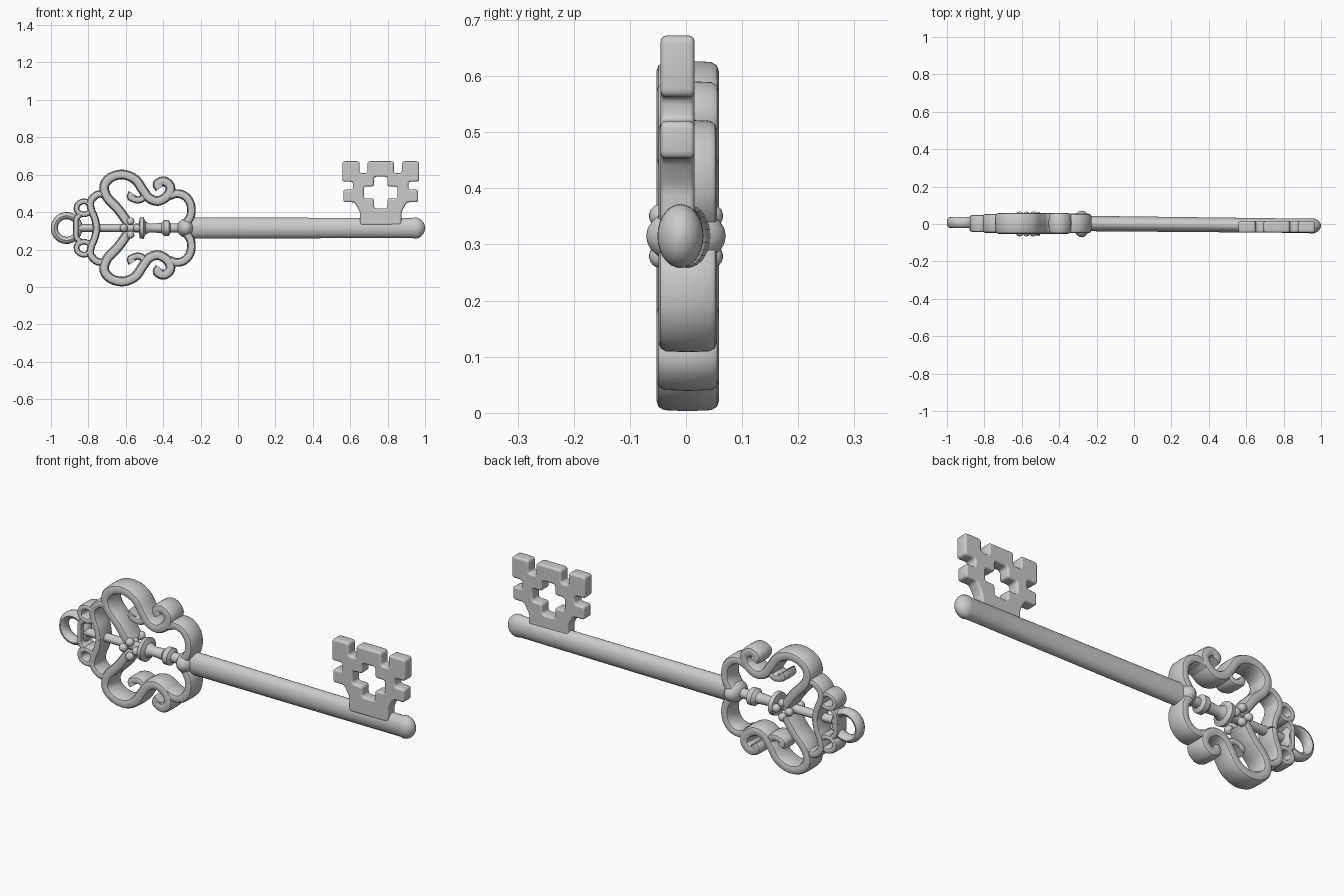
import bpy, bmesh, math
from mathutils import Vector

if "Cube" in bpy.data.objects:
    bpy.data.objects.remove(bpy.data.objects["Cube"])

AXIS = 0.315  # height of the key's long axis

metal = bpy.data.materials.new("grey metal")
metal.use_nodes = True
metal.diffuse_color = (0.6, 0.6, 0.6, 1)
metal.node_tree.nodes["Principled BSDF"].inputs["Base Color"].default_value = (0.6, 0.6, 0.6, 1)


def finish(ob, angle=40):
    ob.data.materials.clear()
    ob.data.materials.append(metal)
    bpy.ops.object.select_all(action='DESELECT')
    ob.select_set(True)
    bpy.context.view_layer.objects.active = ob
    bpy.ops.object.shade_smooth_by_angle(angle=math.radians(angle))
    return ob


def add_mesh(name, bm):
    bmesh.ops.recalc_face_normals(bm, faces=bm.faces)
    me = bpy.data.meshes.new(name)
    bm.to_mesh(me)
    bm.free()
    ob = bpy.data.objects.new(name, me)
    bpy.context.collection.objects.link(ob)
    return finish(ob)


def skin(bm, rings, closed=False):
    """Bridge rings of points into a tube, capped unless closed."""
    loops = [[bm.verts.new(p) for p in ring] for ring in rings]
    n = len(loops[0])
    for a, b in zip(loops, loops[1:] + (loops[:1] if closed else [])):
        for k in range(n):
            bm.faces.new((a[k], a[(k + 1) % n], b[(k + 1) % n], b[k]))
    if not closed:
        bm.faces.new(loops[0])
        bm.faces.new(loops[-1])


def smooth_path(pts, steps=6):
    """Catmull-Rom samples through the points."""
    p = [Vector(q) for q in pts]
    p = [p[0] * 2 - p[1]] + p + [p[-1] * 2 - p[-2]]
    out = []
    for a, b, c, d in zip(p, p[1:], p[2:], p[3:]):
        for s in range(steps):
            t = s / steps
            out.append(0.5 * (2 * b + (c - a) * t + (2 * a - 5 * b + 4 * c - d) * t * t
                              + (3 * b - a - 3 * c + d) * t ** 3))
    return out + [p[-2]]


# Half cross-section of a scroll: softly ridged sides, rounded front and back
QUARTER = [(1, 0), (0.93, 0.75), (0.7, 0.93), (0.25, 1)]
SECTION = (QUARTER + [(-u, v) for u, v in QUARTER[::-1]]
           + [(-u, -v) for u, v in QUARTER[1:]] + [(u, -v) for u, v in QUARTER[:0:-1]])


def scroll(name, pts, width=0.024, depth=0.054, bulb=0.0):
    """Sweep the section along a path given as x and height above the axis; mirror it below."""
    path = smooth_path(pts)
    for side, sign in (("upper", 1), ("lower", -1)):
        rings = []
        for i, p in enumerate(path):
            d = (path[min(i + 1, len(path) - 1)] - path[max(i - 1, 0)]).normalized()
            n = Vector((-d.y, d.x))
            t = i / (len(path) - 1)
            w = width * (1 + bulb * max(0, t - 0.85) / 0.15)
            rings.append([(p.x + n.x * u * w, v * depth + 0.003, AXIS + sign * (p.y + n.y * u * w))
                          for u, v in SECTION])
        bm = bmesh.new()
        skin(bm, rings)
        add_mesh(f"{side}_{name}", bm)


def lathe(name, profile, ry=1.0, rz=1.0, y=0.0, sides=28):
    """Turn a profile of x and radius about the key's axis."""
    bm = bmesh.new()
    skin(bm, [[(x, y + r * ry * math.cos(math.tau * k / sides), AXIS + r * rz * math.sin(math.tau * k / sides))
               for k in range(sides)] for x, r in profile])
    return add_mesh(name, bm)


def ball(name, loc, size):
    bpy.ops.mesh.primitive_uv_sphere_add(segments=20, ring_count=12, location=loc)
    ob = bpy.context.object
    ob.name = name
    ob.scale = size
    return finish(ob, 60)


# Shaft with a domed tip
tip = [(0.945 + 0.055 * math.sin(a), max(0.057 * math.cos(a), 0.003))
       for a in (math.pi / 2 * k / 7 for k in range(8))]
shaft = lathe("shaft", [(-0.27, 0.057), (0.35, 0.055), (0.93, 0.053)] + tip, ry=0.72)
shaft.rotation_euler.z = math.radians(-0.6)

# Bow scrolls
scroll("heart_scroll", [(-0.59, 0.03), (-0.64, 0.10), (-0.70, 0.165), (-0.715, 0.225), (-0.68, 0.27),
                        (-0.615, 0.286), (-0.55, 0.26), (-0.51, 0.205), (-0.475, 0.16), (-0.425, 0.145),
                        (-0.375, 0.175), (-0.362, 0.22), (-0.395, 0.25), (-0.43, 0.235), (-0.418, 0.212)],
       width=0.026, depth=0.056)
scroll("inner_curl", [(-0.51, 0.20), (-0.505, 0.165), (-0.535, 0.15), (-0.575, 0.165), (-0.565, 0.185)],
       width=0.019, depth=0.05, bulb=0.3)
scroll("collar_scroll", [(-0.28, 0.02), (-0.252, 0.07), (-0.254, 0.13), (-0.285, 0.172), (-0.33, 0.184),
                         (-0.37, 0.17)], width=0.023, depth=0.052)
scroll("shoulder_scroll", [(-0.70, 0.178), (-0.75, 0.18), (-0.787, 0.145), (-0.785, 0.10), (-0.765, 0.05),
                           (-0.755, 0.0)], width=0.02, depth=0.05)
scroll("small_curl", [(-0.79, 0.13), (-0.825, 0.143), (-0.858, 0.125), (-0.86, 0.09), (-0.825, 0.073),
                      (-0.79, 0.085)], width=0.015, depth=0.045)
scroll("foot_curl", [(-0.835, 0.078), (-0.864, 0.05), (-0.866, 0.0)], width=0.015, depth=0.042)

# Spine with turned collars
lathe("spine", [(-0.86, 0.02), (-0.56, 0.022), (-0.53, 0.025), (-0.525, 0.055), (-0.505, 0.058),
                (-0.495, 0.035), (-0.47, 0.023), (-0.41, 0.027), (-0.395, 0.042), (-0.37, 0.042),
                (-0.36, 0.024), (-0.30, 0.024)], ry=1.1)
ball("collar_ball", (-0.28, 0, AXIS), (0.046, 0.071, 0.05))

# Bead cluster on both faces
for face, y in (("front", -0.045), ("back", 0.045)):
    for k in range(4):
        a = math.tau * k / 4
        ball(f"{face}_bead", (-0.575 + 0.036 * math.cos(a), y, AXIS + 0.036 * math.sin(a)),
             (0.021, 0.021, 0.021))

# Hanging ring
bm = bmesh.new()
rings = []
for k in range(40):
    a = math.tau * k / 40
    rings.append([(-0.916 + (0.066 + 0.019 * math.cos(b)) * math.cos(a), 0.008 + 0.03 * math.sin(b),
                   AXIS + (0.066 + 0.019 * math.cos(b)) * math.sin(a))
                  for b in (math.tau * j / 12 for j in range(12))])
skin(bm, rings, closed=True)
add_mesh("hanging_ring", bm)


# Bit: notched plate with a cross-shaped hole
def rounded(corners, r=0.014):
    out = []
    for i, c in enumerate(corners):
        c = Vector(c)
        a = c + (Vector(corners[i - 1]) - c).normalized() * r
        b = c + (Vector(corners[(i + 1) % len(corners)]) - c).normalized() * r
        out += [a.lerp(c, t).lerp(c.lerp(b, t), t) for t in (0, 0.33, 0.67, 1)]
    return out


half = [(0.11, 0.33), (0.11, 0.40), (0.14, 0.453), (0.2, 0.453), (0.2, 0.52), (0.148, 0.52), (0.148, 0.563),
        (0.205, 0.563), (0.205, 0.672), (0.113, 0.672), (0.113, 0.608), (0.07, 0.608), (0.07, 0.672)]
outline = half + [(-x, z) for x, z in half[::-1]]
arm = [(0.036, 0.085), (0.036, 0.032), (0.09, 0.032)]
arm += [(x, -z) for x, z in arm[::-1]]
cross = [(x, 0.505 + z) for x, z in arm + [(-x, z) for x, z in arm[::-1]]]

curve = bpy.data.curves.new("bit", 'CURVE')
curve.dimensions = '2D'
curve.fill_mode = 'BOTH'
curve.extrude, curve.bevel_depth, curve.bevel_resolution, curve.offset = 0.021, 0.009, 2, -0.009
for loop in (outline, cross):
    pts = rounded(loop)
    sp = curve.splines.new('POLY')
    sp.points.add(len(pts) - 1)
    sp.use_cyclic_u = True
    for q, p in zip(sp.points, pts):
        q.co = (p.x, p.y, 0, 1)
bit = bpy.data.objects.new("bit", curve)
bpy.context.collection.objects.link(bit)
bit.location = (0.763, -0.015, 0)
bit.rotation_euler.x = math.pi / 2
bpy.ops.object.select_all(action='DESELECT')
bit.select_set(True)
bpy.context.view_layer.objects.active = bit
bpy.ops.object.convert(target='MESH')
finish(bpy.context.object)
